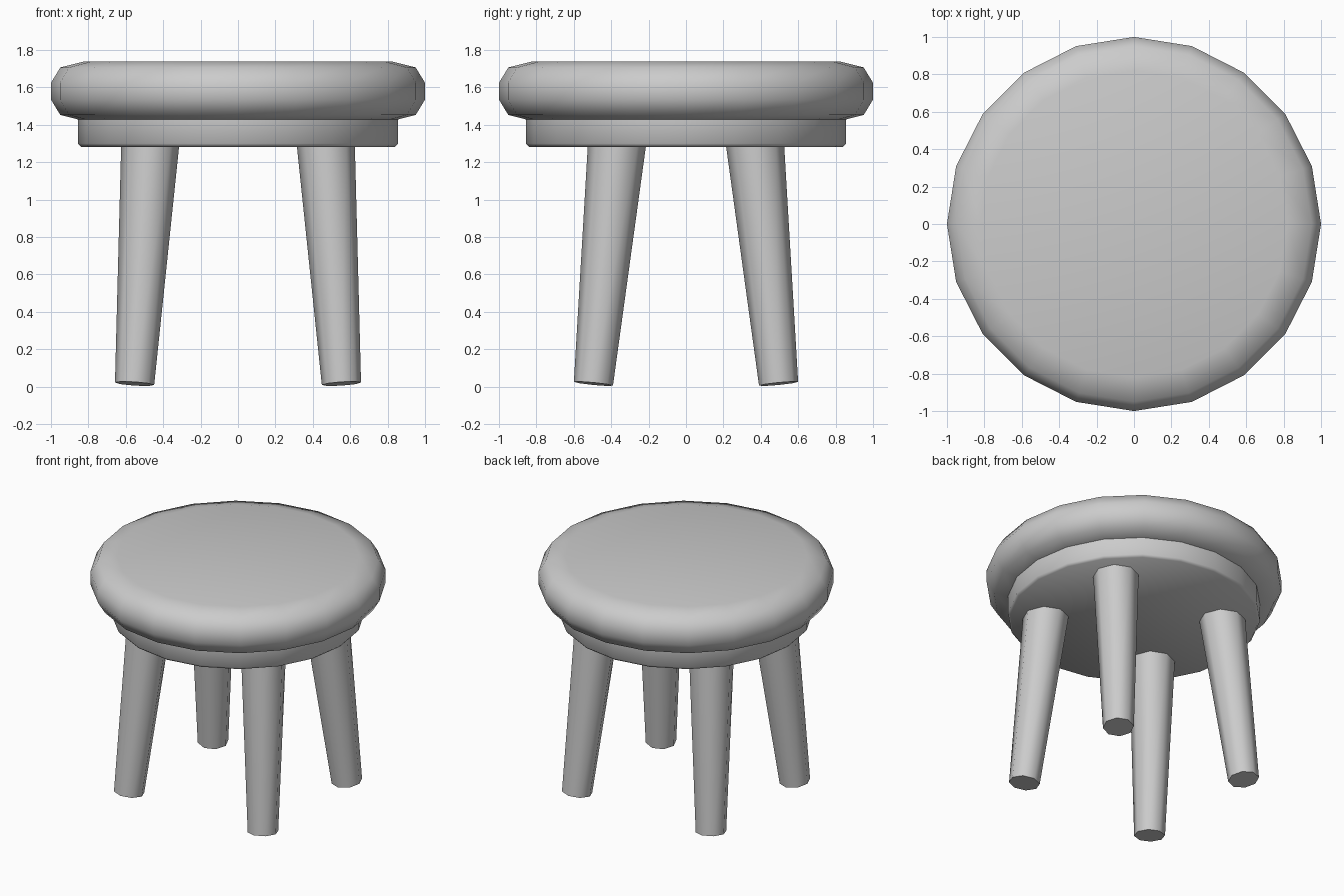
import bpy, bmesh, math
from mathutils import Vector

cube = bpy.data.objects.get("Cube")
if cube:
    bpy.data.objects.remove(cube, do_unlink=True)

GREY = (0.6, 0.6, 0.6, 1.0)
grey = bpy.data.materials.new("plain_grey")
grey.use_nodes = True
grey.diffuse_color = GREY
grey.node_tree.nodes["Principled BSDF"].inputs["Base Color"].default_value = GREY


def lathe(name, profile, sides, angle):
    """Closed solid of revolution from (radius, height) points, bottom to top."""
    bm = bmesh.new()
    rings = []
    for r, z in profile:
        steps = [math.tau * i / sides for i in range(sides)]
        rings.append([bm.verts.new((r * math.cos(a), r * math.sin(a), z)) for a in steps])
    for low, high in zip(rings, rings[1:]):
        for i in range(sides):
            j = (i + 1) % sides
            bm.faces.new((low[i], low[j], high[j], high[i]))
    bm.faces.new(rings[0][::-1])
    bm.faces.new(rings[-1])
    mesh = bpy.data.meshes.new(name)
    bm.to_mesh(mesh)
    bm.free()
    mesh.materials.append(grey)
    obj = bpy.data.objects.new(name, mesh)
    bpy.context.collection.objects.link(obj)
    bpy.ops.object.select_all(action="DESELECT")
    obj.select_set(True)
    bpy.context.view_layer.objects.active = obj
    bpy.ops.object.shade_smooth_by_angle(angle=math.radians(angle))
    return obj


# Cushioned round seat
lathe("seat", [(0.82, 1.42), (0.95, 1.453), (1.0, 1.535),
               (1.0, 1.625), (0.95, 1.707), (0.82, 1.74)], 20, 60)

# Round frame under the seat
lathe("seat_frame", [(0.84, 1.283), (0.855, 1.3), (0.855, 1.43)], 20, 60)

# Four splayed, tapered legs
for side, sx in (("left", 1), ("right", -1)):
    for end, sy in (("front", -1), ("back", 1)):
        foot = Vector((0.553 * sx, 0.495 * sy, 0.016))
        top = Vector((0.468 * sx, 0.367 * sy, 1.32))
        axis = top - foot
        leg = lathe(f"{end}_{side}_leg", [(0.105, 0), (0.156, axis.length)], 8, 50)
        leg.location = foot
        leg.rotation_mode = "QUATERNION"
        leg.rotation_quaternion = Vector((0, 0, 1)).rotation_difference(axis)
